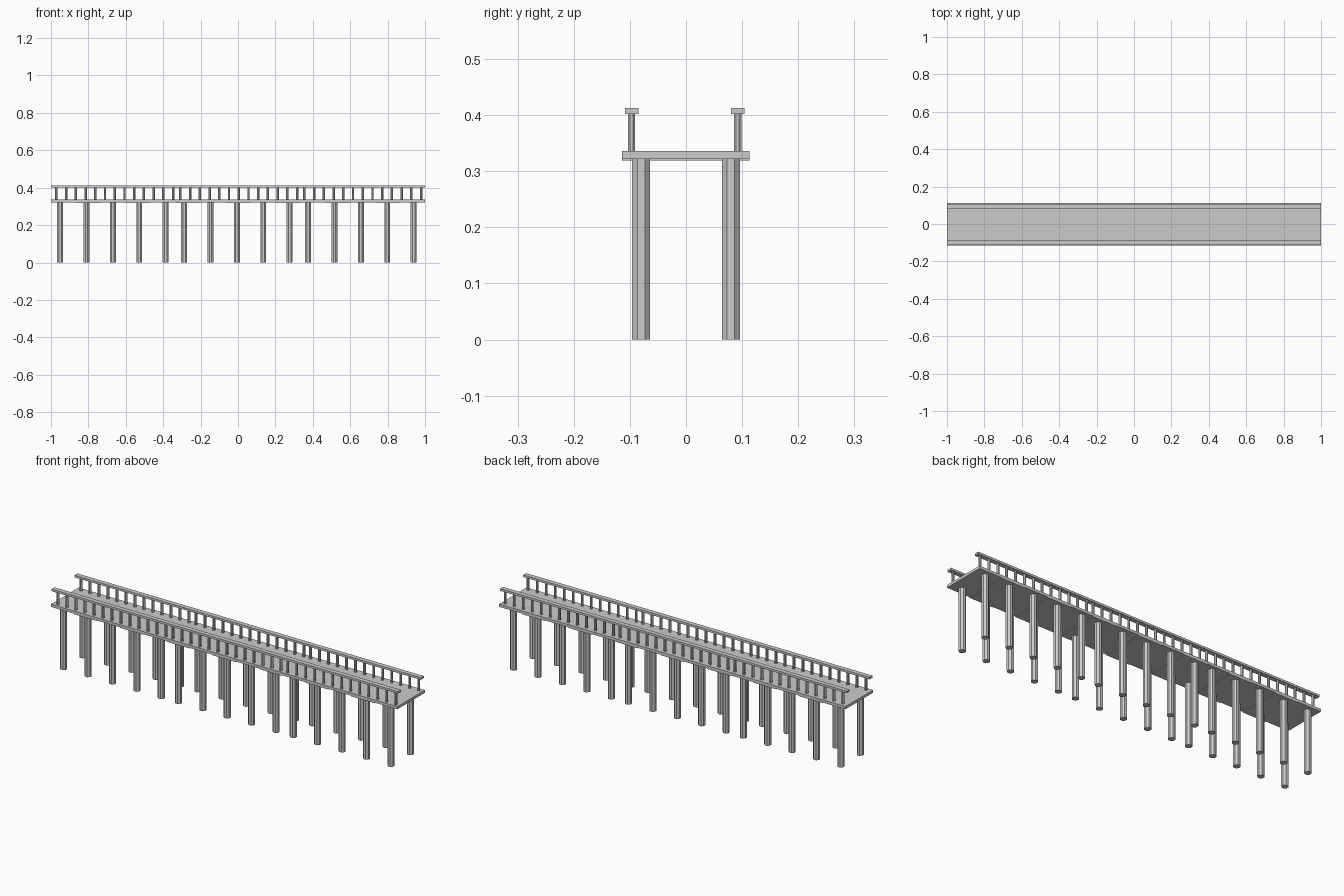
import bpy
import bmesh
from mathutils import Matrix, Vector
from math import pi

if "Cube" in bpy.data.objects:
    bpy.data.objects.remove(bpy.data.objects["Cube"], do_unlink=True)

grey = bpy.data.materials.new("weathered_grey")
grey.use_nodes = True
colour = (0.6, 0.6, 0.6, 1)
grey.diffuse_color = colour
grey.node_tree.nodes["Principled BSDF"].inputs["Base Color"].default_value = colour


def finish(name, bm):
    mesh = bpy.data.meshes.new(name)
    bm.to_mesh(mesh)
    bm.free()
    mesh.materials.append(grey)
    bpy.context.collection.objects.link(bpy.data.objects.new(name, mesh))


def add_box(bm, low, high):
    low, high = Vector(low), Vector(high)
    place = Matrix.Translation((low + high) / 2) @ Matrix.Diagonal((*(high - low), 1))
    bmesh.ops.create_cube(bm, size=1, matrix=place)


def add_column(bm, x, y, radius, bottom, top):
    place = Matrix.Translation((x, y, (bottom + top) / 2)) @ Matrix.Rotation(pi / 8, 4, "Z")
    bmesh.ops.create_cone(bm, cap_ends=True, segments=8, radius1=radius,
                          radius2=radius, depth=top - bottom, matrix=place)


SECTIONS = [-1 + 0.663 * i for i in range(3)]
DECK_TOP, DECK_BOTTOM = 0.336, 0.322
RAILS = {"right": -0.097, "left": 0.092}

# Deck of wide cross boards, every other one slightly thicker
bm = bmesh.new()
count = 15
step = 2 / count
for i in range(count):
    x = -1 + i * step
    drop = 0.003 * (i % 2)
    add_box(bm, (x, -0.114, DECK_BOTTOM - drop), (x + step, 0.113, DECK_TOP))
finish("deck", bm)

# Two rows of piles, five pairs to a section
for side, y in (("right", -0.08), ("left", 0.08)):
    bm = bmesh.new()
    for start in SECTIONS:
        for i in range(5):
            add_column(bm, start + 0.049 + 0.141 * i, y, 0.0172, 0, DECK_BOTTOM)
    finish(side + "_piles", bm)

# Handrails with thirteen posts to a section
for side, y in RAILS.items():
    bm = bmesh.new()
    add_box(bm, (-1, y - 0.012, 0.402), (1, y + 0.012, 0.413))
    finish(side + "_handrail", bm)
    bm = bmesh.new()
    for start in SECTIONS:
        for i in range(13):
            add_column(bm, start + 0.029 + 0.052 * i, y, 0.007, DECK_TOP, 0.402)
    finish(side + "_rail_posts", bm)
